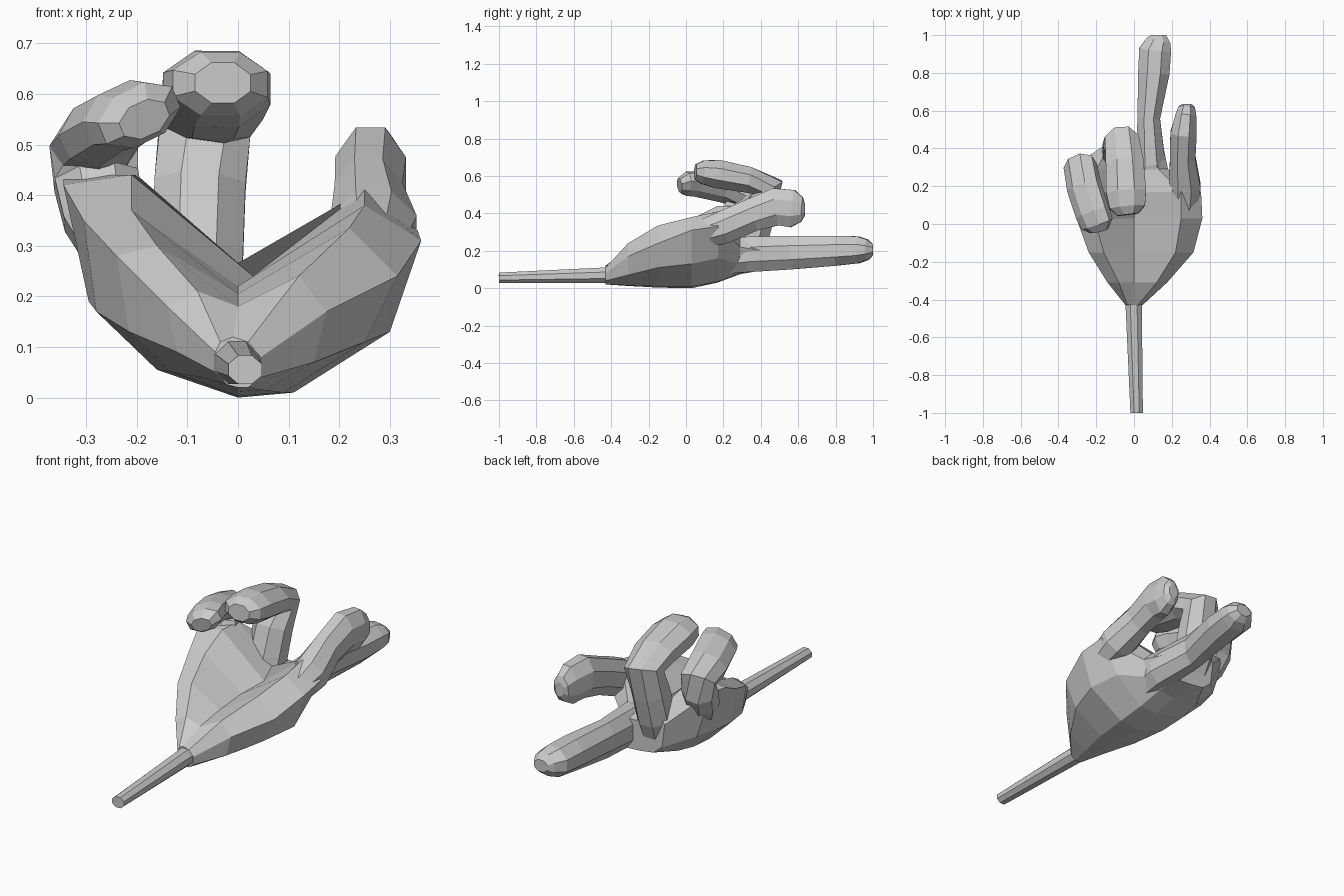
import bpy, bmesh, math
from mathutils import Vector


def loft(name, rings):
    # Bridge closed rings of points into one capped, flat-shaded mesh
    bm = bmesh.new()
    loops = [[bm.verts.new(p) for p in ring] for ring in rings]
    n = len(loops[0])
    for a, b in zip(loops, loops[1:]):
        for i in range(n):
            j = (i + 1) % n
            bm.faces.new((a[i], a[j], b[j], b[i]))
    bm.faces.new(loops[0])
    bm.faces.new(loops[-1])
    bmesh.ops.recalc_face_normals(bm, faces=bm.faces)
    mesh = bpy.data.meshes.new(name)
    bm.to_mesh(mesh)
    bm.free()
    obj = bpy.data.objects.new(name, mesh)
    bpy.context.collection.objects.link(obj)
    return obj


def tube(name, path, side=(1, 0, 0), sides=8):
    # path rows: x, y, z, half width, half height
    pts = [Vector(p[:3]) for p in path]
    rings = []
    for i, (p, row) in enumerate(zip(pts, path)):
        t = (pts[min(i + 1, len(pts) - 1)] - pts[max(i - 1, 0)]).normalized()
        s = Vector(side)
        s = (s - t * s.dot(t)).normalized()
        u = s.cross(t)
        k = 1 / math.cos(math.pi / sides)
        ring = []
        for j in range(sides):
            a = 2 * math.pi * (j + 0.5) / sides
            ring.append(p + s * row[3] * k * math.cos(a) + u * row[4] * k * math.sin(a))
        rings.append(ring)
    return loft(name, rings)


# Cupped palm: crescent sections along y, from wrist to knuckles
# order: left rim, left side, three bottom points, right side, right rim, inner right, inner middle, inner left
palm = {
    -0.43: [(-.045, .09), (-.045, .05), (-.02, .025), (0, .02), (.02, .02), (.045, .04), (.045, .08), (.02, .11), (-.01, .12), (-.035, .11)],
    -0.31: [(-.14, .18), (-.12, .09), (-.07, .04), (0, .012), (.05, .015), (.15, .07), (.175, .17), (.12, .24), (0, .18), (-.08, .21)],
    -0.15: [(-.24, .28), (-.215, .13), (-.13, .05), (0, .003), (.09, .01), (.25, .11), (.315, .24), (.22, .335), (0, .205), (-.16, .3)],
    0.03: [(-.305, .35), (-.28, .17), (-.16, .055), (0, 0), (.11, .01), (.3, .13), (.362, .31), (.25, .38), (.0, .22), (-.21, .37)],
    0.17: [(-.345, .42), (-.295, .19), (-.17, .07), (0, .03), (.10, .035), (.25, .16), (.355, .33), (.25, .41), (.03, .24), (-.21, .44)],
    0.29: [(-.345, .44), (-.265, .19), (-.16, .09), (-.02, .075), (.08, .08), (.15, .13), (.18, .22), (.13, .27), (-.01, .26), (-.2, .44)],
    0.41: [(-.165, .27), (-.15, .15), (-.10, .11), (-.03, .10), (.05, .095), (.12, .12), (.155, .2), (.12, .25), (0, .25), (-.13, .34)],
}
loft("palm", [[(x, y, z) for x, z in sec] for y, sec in palm.items()])

# Handle at the wrist
tube("handle", [
    (.014, -1.0, .055, .033, .028),
    (-.003, -.38, .07, .044, .043)])

# Straight pointing finger
tube("index_finger", [
    (.08, .14, .15, .07, .08),
    (.09, .32, .18, .077, .095),
    (.078, .56, .19, .06, .09),
    (.105, .8, .20, .083, .08),
    (.112, .92, .205, .085, .072),
    (.13, .97, .205, .065, .055),
    (.13, 1.0, .205, .04, .03)])

# Thumb, lightly bent
tube("thumb", [
    (.262, -.03, .25, .05, .06),
    (.268, .2, .325, .085, .088),
    (.258, .35, .39, .067, .088),
    (.262, .48, .435, .07, .10),
    (.275, .57, .425, .056, .10),
    (.28, .62, .42, .043, .065),
    (.28, .635, .42, .025, .035)])

# Curled middle finger
tube("middle_finger", [
    (-.075, .32, .17, .08, .08),
    (-.08, .355, .28, .09, .09),
    (-.075, .395, .42, .09, .085),
    (-.065, .435, .54, .09, .085),
    (-.05, .33, .58, .10, .07),
    (-.042, .17, .61, .106, .076),
    (-.035, .09, .62, .094, .063),
    (-.03, .05, .622, .055, .04)])

# Curled outer finger, leaning inward
tube("outer_finger", [
    (-.23, .18, .25, .05, .05),
    (-.265, .25, .36, .08, .075),
    (-.28, .285, .43, .083, .078),
    (-.285, .31, .495, .083, .075),
    (-.265, .20, .53, .09, .063),
    (-.22, .06, .558, .09, .06),
    (-.195, 0, .558, .085, .055),
    (-.185, -.035, .55, .05, .035)], side=(.9, .2, .42))
